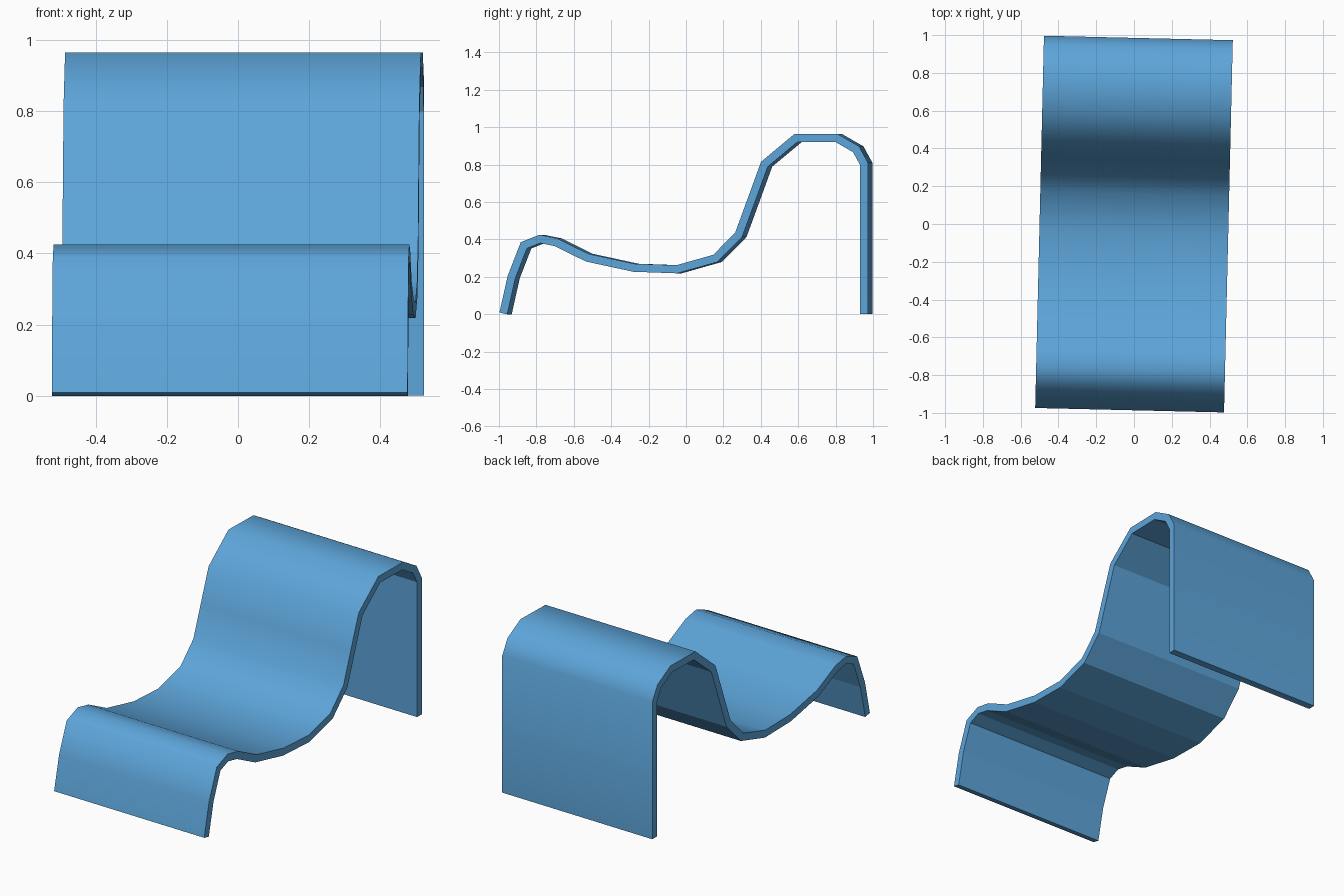
import bpy, bmesh, math
from mathutils import Vector, Matrix

if "Cube" in bpy.data.objects:
    bpy.data.objects.remove(bpy.data.objects["Cube"])

THICK, HALF_W, TURN = 0.043, 0.5, math.radians(-1.35)

# Outer side profile (y, z) of the bent sheet, front foot to back foot
outer = [Vector(p) for p in [
    (-0.986, 0.009), (-0.942, 0.205), (-0.872, 0.385), (-0.772, 0.425),
    (-0.675, 0.405), (-0.51, 0.323), (-0.265, 0.27), (-0.04, 0.262),
    (0.158, 0.318), (0.275, 0.437), (0.342, 0.62), (0.413, 0.815),
    (0.593, 0.965), (0.82, 0.965), (0.937, 0.898), (0.985, 0.81), (0.985, 0.0)]]


def inward(a, b):
    d = (b - a).normalized()
    return Vector((d.y, -d.x))


# Inner profile: mitred offset of the outer one
inner = []
for i, p in enumerate(outer):
    n0 = inward(outer[max(i - 1, 0)], outer[max(i, 1)])
    last = len(outer) - 1
    n1 = inward(outer[min(i, last - 1)], outer[min(i + 1, last)])
    m = (n0 + n1).normalized()
    inner.append(p + m * (THICK / m.dot(n0)))

# Sheet: extrude the ribbon section across the width
bm = bmesh.new()
rows = [[bm.verts.new((x, p.x, p.y)) for x in (-HALF_W, HALF_W)]
        for p in outer + inner[::-1]]
n = len(outer)
for i in range(2 * n):
    a, b = rows[i], rows[(i + 1) % (2 * n)]
    f = bm.faces.new((a[0], a[1], b[1], b[0]))
    f.smooth = i < n - 1          # top skin is smooth, underside is faceted
# Side edges of the sheet
for i in range(n - 1):
    for s in (0, 1):
        bm.faces.new((rows[i][s], rows[i + 1][s],
                      rows[2 * n - 2 - i][s], rows[2 * n - 1 - i][s]))
bmesh.ops.recalc_face_normals(bm, faces=bm.faces)
for e in bm.edges:
    e.smooth = all(f.smooth for f in e.link_faces)
bmesh.ops.transform(bm, matrix=Matrix.Rotation(TURN, 4, 'Z'), verts=bm.verts)

mesh = bpy.data.meshes.new("bent_lounge_sheet")
bm.to_mesh(mesh)
bm.free()
blue = bpy.data.materials.new("blue")
blue.diffuse_color = (0.11, 0.376, 0.70, 1)
blue.use_nodes = True
blue.node_tree.nodes["Principled BSDF"].inputs["Base Color"].default_value = blue.diffuse_color
mesh.materials.append(blue)
bpy.context.collection.objects.link(bpy.data.objects.new("bent_lounge_sheet", mesh))
